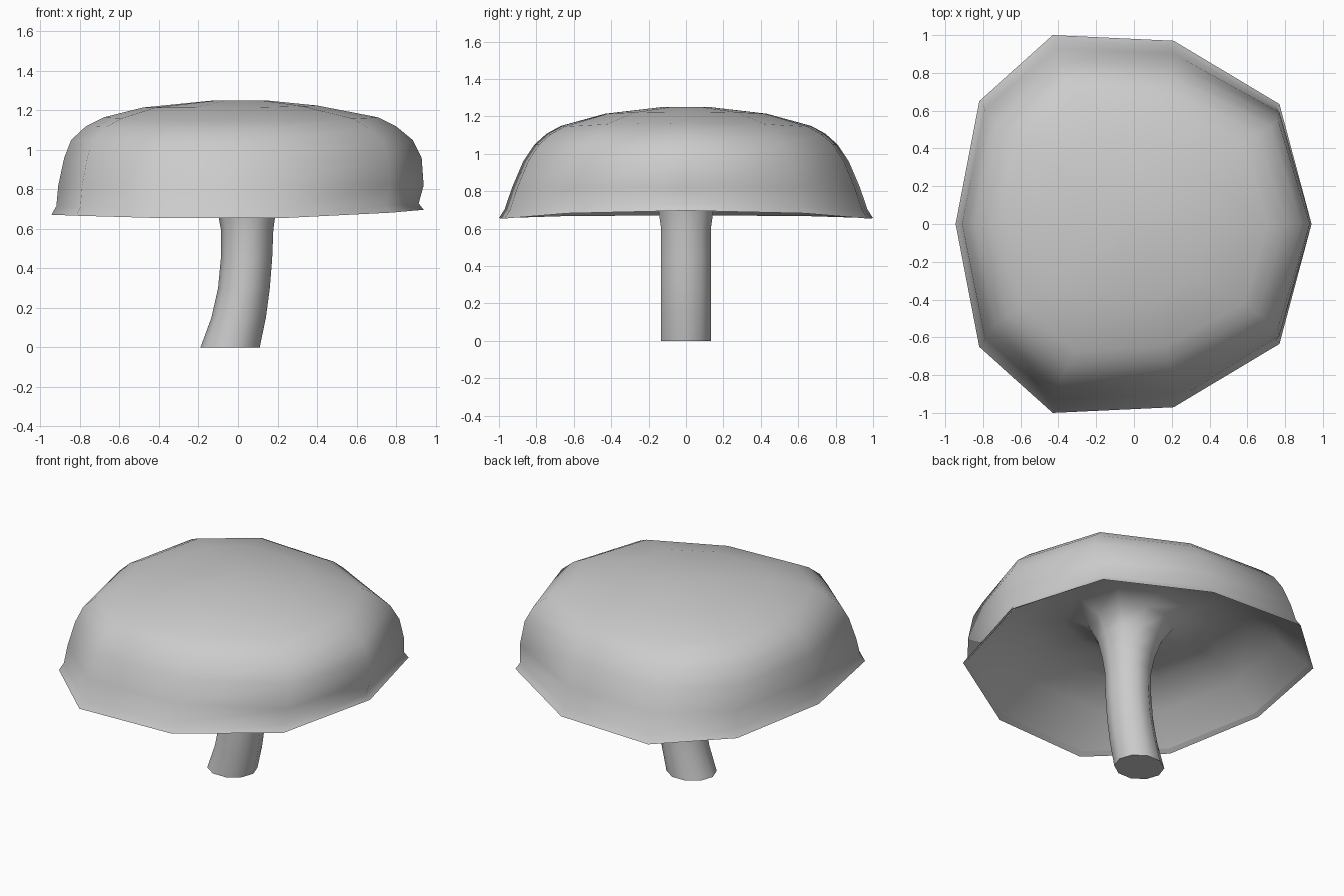
import bpy, math

if "Cube" in bpy.data.objects:
    bpy.data.objects.remove(bpy.data.objects["Cube"])

# Half outline of the ten-sided cap, mirrored across y
half = [(.94, 0), (.77, .635), (.21, .97), (-.43, 1.0), (-.82, .65), (-.945, 0)]
outline = half + [(x, -y) for x, y in half[4:0:-1]]


def cap_ring(xr, xl, ys, z, lift_r=0, lift_l=0):
    """Scale the outline to right, left and side reach; lift the ends."""
    ring = []
    for x, y in outline:
        u = x / (.94 if x > 0 else .945)
        lift = (lift_r if u > 0 else lift_l) * u * u
        ring.append((u * (xr if u > 0 else xl), y * ys, z + lift))
    return ring


def round_ring(cx, rx, ry, z, n=10):
    return [(cx + rx * math.cos(2 * math.pi * i / n),
             ry * math.sin(2 * math.pi * i / n), z) for i in range(n)]


def loft(name, rings, cap_start=True, cap_end=True):
    n = len(rings[0])
    verts = [v for r in rings for v in r]
    faces = []
    for k in range(len(rings) - 1):
        for i in range(n):
            j = (i + 1) % n
            faces.append((k * n + i, k * n + j, (k + 1) * n + j, (k + 1) * n + i))
    if cap_start:
        faces.append(tuple(reversed(range(n))))
    if cap_end:
        faces.append(tuple(range((len(rings) - 1) * n, len(rings) * n)))
    mesh = bpy.data.meshes.new(name)
    mesh.from_pydata(verts, [], faces)
    mesh.update()
    obj = bpy.data.objects.new(name, mesh)
    bpy.context.collection.objects.link(obj)
    bpy.ops.object.select_all(action='DESELECT')
    obj.select_set(True)
    bpy.context.view_layer.objects.active = obj
    bpy.ops.object.shade_smooth_by_angle(angle=math.radians(75))
    return obj


# Cap: outer dome with a narrow turned-out rim
loft("cap", [
    cap_ring(.915, .92, .975, .675, .035, .015),
    cap_ring(.94, .945, 1.0, .652, .045, .02),
    cap_ring(.915, .92, .97, .70, .03, .015),
    cap_ring(.94, .91, .93, .82),
    cap_ring(.93, .88, .87, .96),
    cap_ring(.885, .845, .81, 1.05),
    cap_ring(.80, .77, .745, 1.105, .015, .015),
    cap_ring(.71, .68, .67, 1.145, .02, .02),
    cap_ring(.40, .48, .43, 1.215, .01, 0),
    cap_ring(.15, .13, .13, 1.25),
], cap_start=False)

# Stem: bent tube that flares out and runs on as the hollow underside
loft("stem_and_underside", [round_ring(*r) for r in [
    (-.04, .15, .14, 0),
    (.003, .138, .14, .15),
    (.03, .131, .14, .30),
    (.043, .130, .14, .45),
    (.046, .133, .14, .60),
    (.044, .150, .155, .70),
    (.035, .185, .19, .82),
    (.025, .25, .25, .92),
]] + [
    cap_ring(.42, .42, .40, .97),
    cap_ring(.62, .61, .60, .95),
    cap_ring(.80, .79, .78, .85),
    cap_ring(.915, .92, .975, .675, .035, .015),
], cap_end=False)
